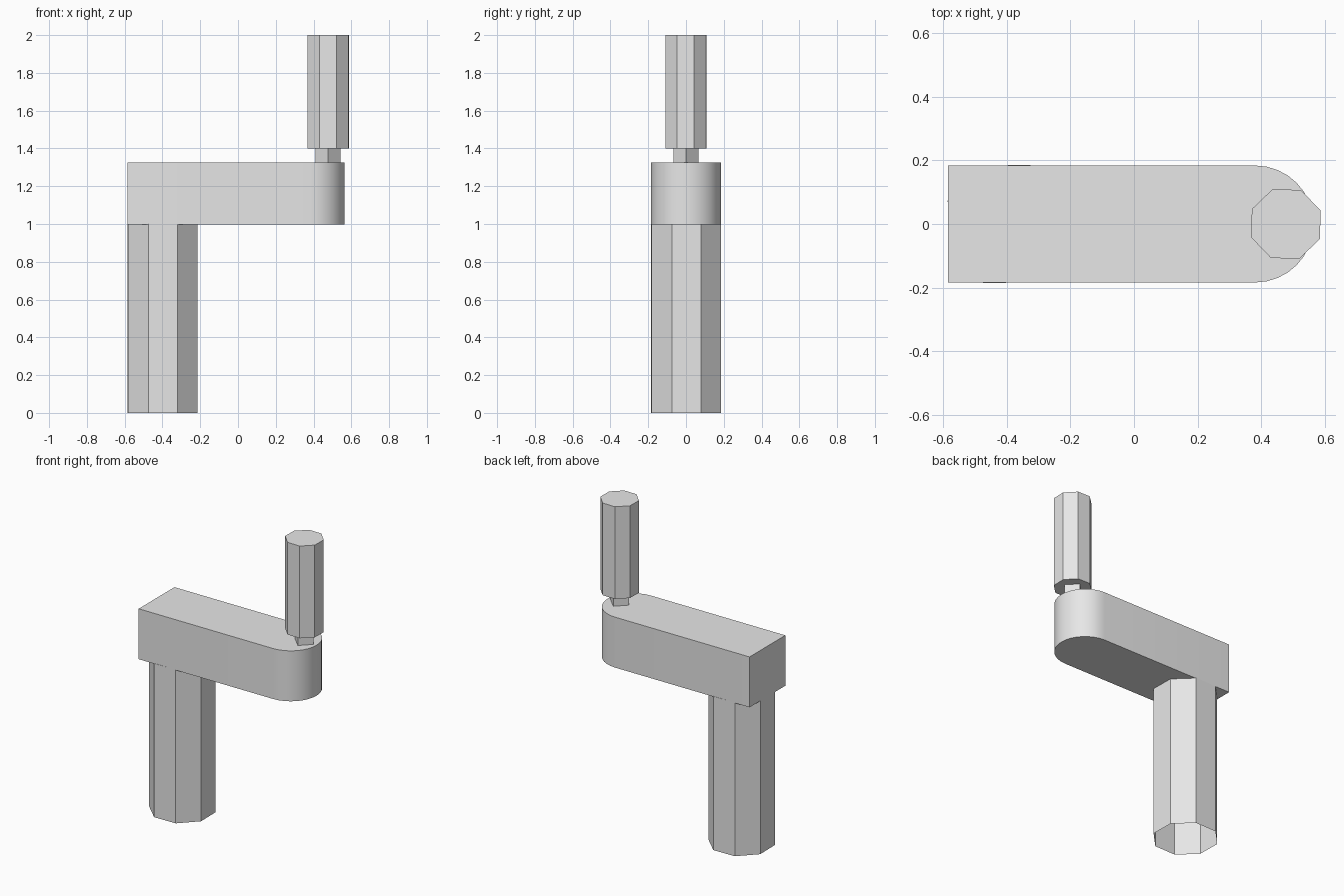
import bpy
import bmesh
from math import cos, sin, pi, radians

cube = bpy.data.objects.get("Cube")
if cube:
    bpy.data.objects.remove(cube, do_unlink=True)

grey = bpy.data.materials.new("light_grey")
grey.use_nodes = True
grey.diffuse_color = (0.8, 0.8, 0.8, 1)
grey.node_tree.nodes["Principled BSDF"].inputs["Base Color"].default_value = (0.8, 0.8, 0.8, 1)


def ring(x, radius, sides, turn):
    """Outline of a regular polygon centred on (x, 0)."""
    angles = [radians(turn) + 2 * pi * i / sides for i in range(sides)]
    return [(x + radius * cos(a), radius * sin(a)) for a in angles]


def prism(name, outline, bottom, top, open_bottom=False):
    """Extrude a counter-clockwise outline from bottom to top."""
    bm = bmesh.new()
    low = [bm.verts.new((x, y, bottom)) for x, y in outline]
    high = [bm.verts.new((x, y, top)) for x, y in outline]
    for i in range(len(low)):
        j = (i + 1) % len(low)
        bm.faces.new((low[i], low[j], high[j], high[i]))
    bm.faces.new(high)
    if not open_bottom:
        bm.faces.new(low[::-1])
    mesh = bpy.data.meshes.new(name)
    bm.to_mesh(mesh)
    bm.free()
    mesh.materials.append(grey)
    obj = bpy.data.objects.new(name, mesh)
    bpy.context.collection.objects.link(obj)
    return obj


# Hollow octagonal shaft, open at the foot
prism("shaft", ring(-0.4, 0.2, 8, 23.5), 0, 1.0, open_bottom=True)

# Crank arm: square at the shaft end, rounded at the handle end
half = 0.184
steps = 16
arc = [-pi / 2 + pi * i / steps for i in range(steps + 1)]
arm_outline = [(0.381 + half * cos(a), half * sin(a)) for a in arc]
arm_outline += [(-0.586, half), (-0.586, -half)]
arm = prism("crank_arm", arm_outline, 0.997, 1.325)
bpy.ops.object.select_all(action="DESELECT")
arm.select_set(True)
bpy.context.view_layer.objects.active = arm
bpy.ops.object.shade_smooth_by_angle(angle=radians(30))

# Square pin joining the handle to the arm
prism("handle_pin", ring(0.477, 0.066, 4, 0), 1.32, 1.405)

# Octagonal hand grip
prism("handle_grip", ring(0.478, 0.117, 8, 21.3), 1.4, 2.0)
